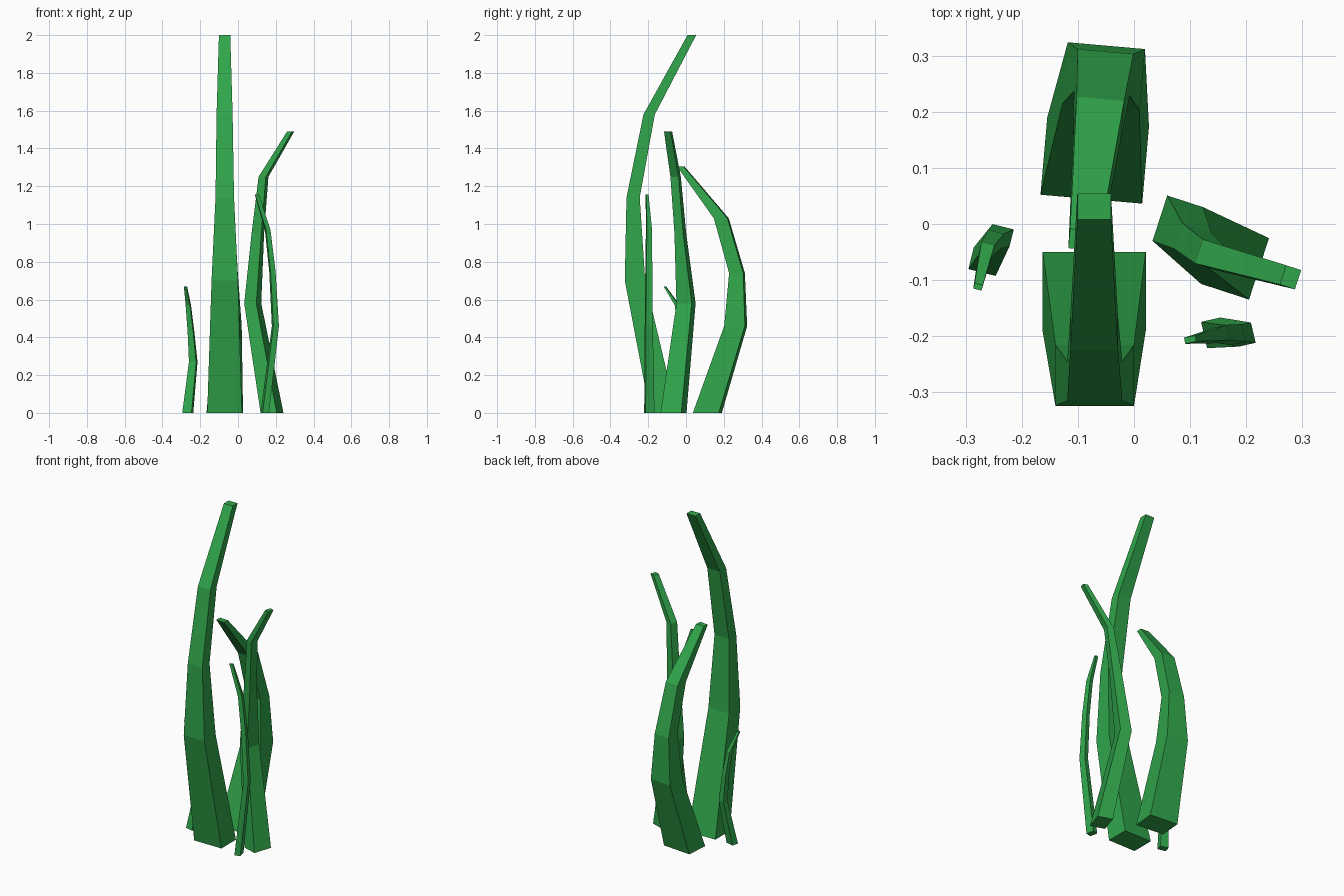
import bpy, bmesh
from math import radians
from mathutils import Matrix, Vector

green = bpy.data.materials.new("leaf_green")
green.diffuse_color = (0.03, 0.38, 0.07, 1)


def blade(name, yaw, rings):
    """Four-sided tapering blade; each ring is (x, y, z, width, depth)."""
    turn = Matrix.Rotation(radians(yaw), 3, 'Z')
    bm = bmesh.new()
    loops = []
    for x, y, z, w, d in rings:
        loops.append([bm.verts.new(Vector((x, y, z)) + turn @ Vector((sx * w / 2, sy * d / 2, 0)))
                      for sx, sy in ((-1, -1), (1, -1), (1, 1), (-1, 1))])
    for low, high in zip(loops, loops[1:]):
        for i in range(4):
            j = (i + 1) % 4
            bm.faces.new((low[i], low[j], high[j], high[i]))
    bm.faces.new(loops[0][::-1])
    bm.faces.new(loops[-1])
    mesh = bpy.data.meshes.new(name)
    bm.to_mesh(mesh)
    bm.free()
    mesh.materials.append(green)
    bpy.context.collection.objects.link(bpy.data.objects.new(name, mesh))


# Tallest blade at the front, bowing forward then sweeping back
blade("tall_front_blade", 0, [
    (-.071, -.12, 0, .184, .14), (-.07, -.27, .70, .14, .108),
    (-.07, -.28, 1.14, .098, .07), (-.071, -.195, 1.58, .085, .06),
    (-.071, .031, 2, .06, .046)])

# Thick blade at the back, bowing backward then curling forward
blade("back_blade", -5, [
    (-.07, .113, 0, .182, .138), (-.054, .263, .46, .138, .11),
    (-.054, .27, .74, .10, .075), (-.063, .187, 1.03, .085, .072),
    (-.088, -.028, 1.305, .055, .035)])

# Medium blade on the right, tip flicking outward
blade("right_blade", -18, [
    (.18, -.066, 0, .09, .115), (.078, 0, .58, .067, .085),
    (.105, -.03, .95, .054, .048), (.135, -.055, 1.25, .04, .045),
    (.279, -.095, 1.49, .028, .036)])

# Short blade on the left
blade("short_left_blade", -14, [
    (-.266, -.067, 0, .05, .04), (-.237, -.02, .27, .039, .031),
    (-.249, -.027, .43, .03, .027), (-.263, -.046, .57, .024, .022),
    (-.278, -.112, .67, .015, .01)])

# Thin blade at the front right
blade("thin_front_right_blade", 13, [
    (.142, -.194, 0, .035, .048), (.198, -.197, .46, .03, .037),
    (.182, -.197, .75, .027, .032), (.157, -.196, .97, .024, .028),
    (.10, -.206, 1.155, .02, .011)])
